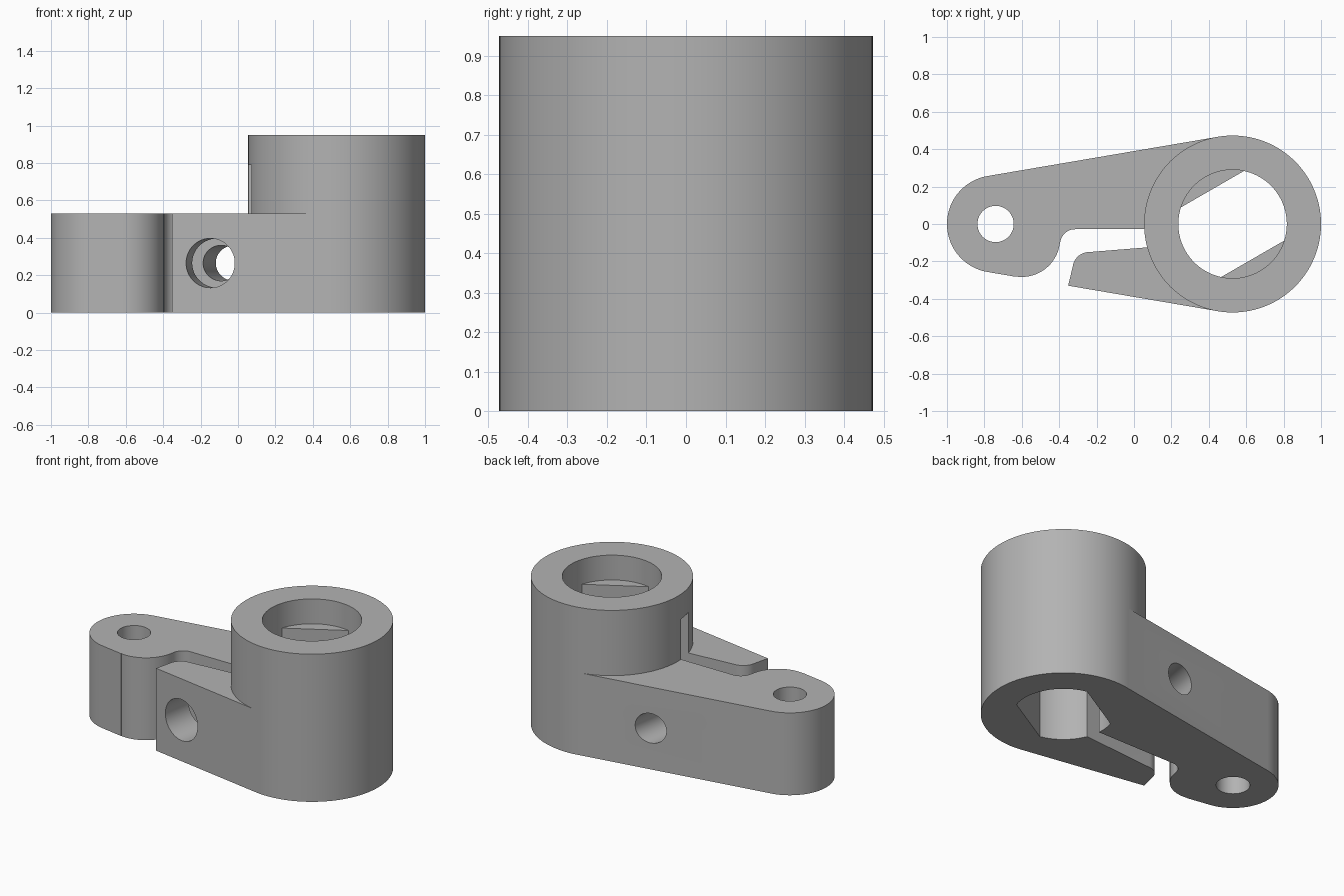
import bpy, bmesh
from math import sin, cos, radians, asin, degrees
from mathutils import Vector, Matrix

cube = bpy.data.objects.get("Cube")
if cube:
    bpy.data.objects.remove(cube, do_unlink=True)

ARM_TOP, BOSS_TOP, LEDGE = 0.53, 0.95, 0.79
BOSS, BOSS_R, BORE_R = Vector((0.527, 0)), 0.473, 0.29
PIN, PIN_R, END_R = Vector((-0.74, 0)), 0.097, 0.26

grey = bpy.data.materials.new("plain grey")
grey.use_nodes = True
grey.diffuse_color = (0.45, 0.45, 0.45, 1)
grey.node_tree.nodes["Principled BSDF"].inputs["Base Color"].default_value = (0.45, 0.45, 0.45, 1)


def arc(center, r, a0, a1, n):
    """Points on an arc, angles in degrees."""
    angles = [radians(a0 + (a1 - a0) * i / n) for i in range(n + 1)]
    return [(center[0] + r * cos(a), center[1] + r * sin(a)) for a in angles]


def circle(center, r, n=96):
    return arc(center, r, 0, 360, n)[:-1]


def prism(name, points, z0, z1, matrix=Matrix()):
    """Extrude a plan outline from z0 to z1."""
    bm = bmesh.new()
    face = bm.faces.new([bm.verts.new((x, y, z0)) for x, y in points])
    top = bmesh.ops.extrude_face_region(bm, geom=[face])
    verts = [v for v in top["geom"] if isinstance(v, bmesh.types.BMVert)]
    bmesh.ops.translate(bm, verts=verts, vec=(0, 0, z1 - z0))
    bmesh.ops.recalc_face_normals(bm, faces=bm.faces)
    bm.transform(matrix)
    mesh = bpy.data.meshes.new(name)
    bm.to_mesh(mesh)
    bm.free()
    mesh.materials.append(grey)
    ob = bpy.data.objects.new(name, mesh)
    bpy.context.collection.objects.link(ob)
    return ob


def combine(body, tool, operation):
    """Apply one boolean step and discard the tool."""
    tool.hide_render = True
    mod = body.modifiers.new(tool.name, 'BOOLEAN')
    mod.operation, mod.object, mod.solver = operation, tool, 'EXACT'
    bpy.context.view_layer.objects.active = body
    bpy.ops.object.modifier_apply(modifier=mod.name)
    bpy.data.objects.remove(tool, do_unlink=True)


# Tapered arm, tangent to the boss and rounded at the pin end
tangent = 90 + degrees(asin((BOSS_R - END_R) / (BOSS.x - PIN.x)))
outline = arc(PIN, END_R, tangent, 360 - tangent, 48)
outline += arc(BOSS, BOSS_R - 0.0003, -tangent, -tangent, 1)[:1]
outline += [(BOSS.x, -0.3), (BOSS.x, 0.3)]
outline += arc(BOSS, BOSS_R - 0.0003, tangent, tangent, 1)[:1]
body = prism("clamp_arm", outline, 0, ARM_TOP)

# Tall round boss with a bore, and the pin hole
combine(body, prism("boss", circle(BOSS, BOSS_R, 128), 0, BOSS_TOP), 'UNION')
combine(body, prism("bore", circle(BOSS, BORE_R), -0.1, 1.1), 'DIFFERENCE')
combine(body, prism("pin_hole", circle(PIN, PIN_R, 64), -0.1, 1.1), 'DIFFERENCE')

# Two flats inside the bore, below the ledge
for angle in (120, 300):
    spin = Matrix.Translation(BOSS.to_3d()) @ Matrix.Rotation(radians(angle), 4, 'Z')
    block = [(0.215, -0.21), (0.33, -0.21), (0.33, 0.21), (0.215, 0.21)]
    combine(body, prism("bore_flat", block, 0, LEDGE, spin), 'UNION')

# Clamping slot from the arm edge into the bore
slot = [(-0.655, -0.42)]
slot += arc((-0.60, -0.078), 0.205, -tangent, -8, 24)
slot += arc((-0.315, -0.108), 0.08, 180, 90, 12)
slot += [(0.4, -0.028), (0.4, -0.098), (0.07, -0.125)]
slot += arc((-0.24, -0.238), 0.088, 90, 170, 12)
slot += [(-0.352, -0.33), (-0.371, -0.42)]
combine(body, prism("slot", slot, -0.1, LEDGE), 'DIFFERENCE')

# Clamp screw hole, wide through the jaw and narrow through the arm
axis = Vector((0.168, 0.986, 0))
aim = Matrix.Translation((-0.1475, -0.364, 0.265)) @ axis.to_track_quat('Z', 'Y').to_matrix().to_4x4()
for name, r, end in (("screw_head_hole", 0.132, 0.283), ("screw_hole", 0.095, 1.0)):
    combine(body, prism(name, circle((0, 0), r, 64), -0.2, end, aim), 'DIFFERENCE')

# Smooth the round walls, keep the edges sharp
bpy.ops.object.select_all(action='DESELECT')
body.select_set(True)
bpy.context.view_layer.objects.active = body
bpy.ops.object.shade_smooth_by_angle(angle=radians(25))
